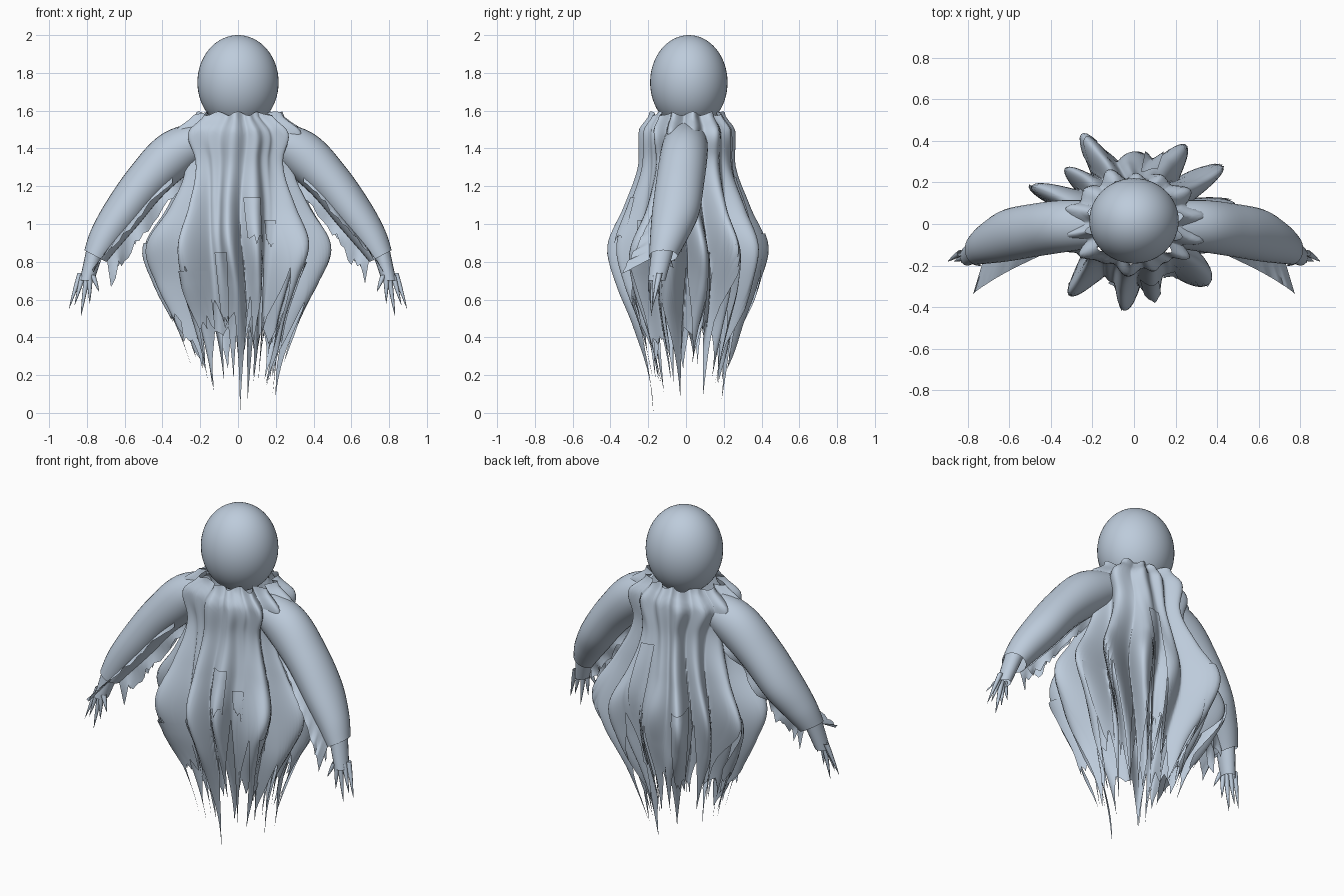
import bpy, bmesh, math, random
from mathutils import Vector

if "Cube" in bpy.data.objects:
    bpy.data.objects.remove(bpy.data.objects["Cube"])

random.seed(11)
cloth = bpy.data.materials.new("pale blue grey")
cloth.diffuse_color = (0.51, 0.60, 0.71, 1)
cloth.use_nodes = True
cloth.node_tree.nodes["Principled BSDF"].inputs["Base Color"].default_value = cloth.diffuse_color


def catmull(p, f):
    a, b, c, d = p
    return 0.5 * (2 * b + (c - a) * f + (2 * a - 5 * b + 4 * c - d) * f * f
                  + (3 * b - a - 3 * c + d) * f ** 3)


def lookup(tab, z):
    """Smooth curve through (height, value) pairs."""
    z = max(tab[0][0], min(tab[-1][0], z))
    n = len(tab) - 1
    k = next(i for i in range(n) if z <= tab[i + 1][0])
    f = (z - tab[k][0]) / (tab[k + 1][0] - tab[k][0])
    return catmull([tab[max(0, min(n, k + i))][1] for i in (-1, 0, 1, 2)], f)


def sheet(name, fn, us, vs, closed=False, angle=75):
    """Grid surface through fn(u, v)."""
    bm = bmesh.new()
    rows = [[bm.verts.new(fn(u, v)) for v in vs] for u in us]
    n = len(rows)
    for i in range(n if closed else n - 1):
        a, b = rows[i], rows[(i + 1) % n]
        for j in range(len(vs) - 1):
            bm.faces.new((a[j], a[j + 1], b[j + 1], b[j]))
    me = bpy.data.meshes.new(name)
    bm.to_mesh(me)
    bm.free()
    me.materials.append(cloth)
    ob = bpy.data.objects.new(name, me)
    bpy.context.collection.objects.link(ob)
    bpy.context.view_layer.objects.active = ob
    ob.select_set(True)
    bpy.ops.object.shade_smooth_by_angle(angle=math.radians(angle))
    ob.select_set(False)
    return ob


def steps(n, a=0.0, b=1.0):
    return [a + (b - a) * i / n for i in range(n + 1)]


# head
bpy.ops.mesh.primitive_uv_sphere_add(segments=48, ring_count=32, location=(0, 0.015, 1.75))
head = bpy.context.object
head.name = "head"
head.scale = (0.215, 0.205, 0.25)
head.data.materials.append(cloth)
bpy.ops.object.shade_smooth()

# robe: base radius, fold depth and widening by height, fold ridges by angle
BASE = [(0, .17), (.2, .19), (.45, .23), (.7, .28), (.9, .295), (1.1, .262), (1.3, .225), (1.5, .215), (1.58, .165)]
FOLD = [(0, .03), (.2, .05), (.45, .09), (.7, .155), (.88, .185), (1.08, .105), (1.3, .045), (1.5, .05), (1.58, .045)]
WIDE = [(.5, 1.0), (.9, 1.04), (1.2, 1.05), (1.35, 1.12), (1.47, 1.28), (1.58, 1.1)]
RIDGES = [(8, 1), (36, 1.05), (62, .8), (88, .3), (115, 1), (140, .6), (163, 1.1), (192, 1),
          (225, .85), (264, .68), (288, .45), (321, .9), (345, 1.05)]


def fold(deg):
    best = 0
    for a, g in RIDGES:
        d = abs((deg - a + 180) % 360 - 180)
        if d < 15:
            best = max(best, g * (0.5 + 0.5 * math.cos(math.pi * d / 15)))
    return best


def robe_point(deg, z, scale=1.0, off=0.0):
    a = math.radians(deg)
    d = deg + 4 * math.sin(z * 6 + 3 * a)
    r = lookup(BASE, z) + lookup(FOLD, z) * fold(d)
    r += 0.008 * math.sin(math.radians(d) * 17 + z * 4)
    r = r * scale + off
    return Vector((r * math.cos(a) * lookup(WIDE, z), r * math.sin(a) + 0.005, z))


def robe_layer(name, spikes, tips, notches, top, scale, forced=None):
    """Closed skirt whose lower edge ends in long torn points."""
    edges = [k + random.uniform(-.3, .3) for k in range(spikes)]
    edges.append(edges[0] + spikes)
    low = [random.uniform(*tips) for _ in range(spikes)]
    notch = [random.uniform(*notches) for _ in range(spikes)]
    lean = [random.uniform(.35, .65) for _ in range(spikes)]
    if forced is not None:
        low[int(spikes * 0.74)] = forced
    notch.append(notch[0])

    def point(u, v):
        k = min(int(u), spikes - 1)
        f = u - k
        deg = 360 * (edges[k] + (edges[k + 1] - edges[k]) * f) / spikes
        hem_notch = notch[k] if f < .5 else notch[k + 1]
        hem = low[k] + (hem_notch - low[k]) * abs(2 * f - 1) ** 0.85
        z_top = top + 0.01 * math.sin(math.radians(deg * 11))
        z = z_top + (hem - z_top) * v
        # the points drift sideways so the tears do not run straight
        drift = (lean[k] - .5) * 360 / spikes * max(0, .55 - z) * 2 * (1 - abs(2 * f - 1))
        return robe_point(deg + drift, z, scale)

    us = [k + i / 16 for k in range(spikes) for i in range(16)]
    return sheet(name, point, us, steps(48), closed=True)


robe_layer("outer_robe", 22, (0.06, 0.45), (0.5, 0.86), 1.585, 1.0, 0.0)
robe_layer("inner_robe", 20, (0.1, 0.42), (0.42, 0.62), 1.30, 0.86)

# torn cloth patches lying over the robe
PATCHES = [(284, 1.14, .90, 11), (303, 1.02, .88, 8), (255, .85, .48, 10), (325, .8, .38, 9), (75, 1.25, .55, 10),
           (120, .95, .45, 9), (20, .85, .45, 8), (200, .8, .4, 8), (165, .9, .5, 8), (232, .75, .48, 12)]
for n, (deg, zt, zb, w) in enumerate(PATCHES):
    jag = [random.uniform(-.04, .05) for _ in range(9)]
    sheet("patch_%d" % n,
          lambda u, v: robe_point(deg + (u - .5) * w * (1.5 - .4 * v),
                                  zt + (zb + jag[int(u * 8)] - zt) * v, 1.0, 0.012),
          steps(8), steps(14))

# arms: centre path (x, y, z), radius across and radius in y
ARM = [(.16, .0, 1.46, .09, .11), (.33, -.01, 1.375, .125, .125), (.48, -.03, 1.23, .115, .128),
       (.61, -.055, 1.06, .105, .125), (.70, -.09, .93, .088, .1), (.755, -.12, .83, .066, .075)]


def arm_at(t):
    n = len(ARM) - 1
    k = min(int(t * n), n - 1)
    p = [ARM[max(0, min(n, k + i))] for i in (-1, 0, 1, 2)]
    return [catmull(q, t * n - k) for q in zip(*p)]


def sleeve_point(s, t, a):
    x, y, z, r, ry = arm_at(t)
    e, g = arm_at(min(1, t + .02)), arm_at(max(0, t - .02))
    d = Vector((e[0] - g[0], 0, e[2] - g[2])).normalized()
    p = Vector((x, y, z)) + Vector((-d.z, 0, d.x)) * r * math.cos(a) + Vector((0, ry * math.sin(a), 0))
    return Vector((p.x * s, p.y, p.z))


def tube(name, a, b, radius, sides, ry=1.0):
    """Straight limb from a to b with radius(v)."""
    def point(u, v):
        r, ang = radius(v), u * math.tau
        return a.lerp(b, v) + Vector((r * math.cos(ang), r * ry * math.sin(ang), 0))
    sheet(name, point, [i / sides for i in range(sides)], steps(5), closed=True)


for s, side in ((-1, "left"), (1, "right")):
    sheet(side + "_sleeve", lambda u, v: sleeve_point(s, v, u * math.tau),
          [i / 32 for i in range(32)], steps(30), closed=True)

    # wide front edge of the open sleeve
    jag = [random.uniform(-.015, .015) for _ in range(25)]

    def front_flap(u, v):
        p = sleeve_point(s, .3 + .7 * u, math.pi * (1.25 + .1 * u))
        return p + Vector((.045 * s * v * u, -.15 * u ** 1.1 * v, (-.03 - .04 * u + jag[int(u * 24)]) * v))
    sheet(side + "_sleeve_flap", front_flap, steps(24), steps(5))

    # ragged strips hanging below the sleeve
    for n, (y, deep) in enumerate(((-.03, .11), (.03, .07))):
        teeth = [random.uniform(.3, 1.0) for _ in range(21)]

        def strip(u, v):
            p = sleeve_point(s, .2 + .78 * u, math.pi * .97)
            drop = (.03 + deep * u) * teeth[int(u * 20)]
            return p + Vector((-.02 * s * v, y + .02 * math.sin(u * 20) * v, -drop * v))
        sheet("%s_hanging_rag_%d" % (side, n), strip, steps(20), steps(4))

    # palm and fingers
    tube(side + "_palm", Vector((.75 * s, -.12, .88)), Vector((.80 * s, -.155, .70)),
         lambda v: .05 - .012 * v, 16, 1.2)
    for n, (x0, y0, z0, x1, y1, z1) in enumerate([
            (.77, -.18, .73, .735, -.20, .64), (.785, -.18, .72, .785, -.19, .58),
            (.80, -.17, .72, .832, -.185, .51), (.82, -.16, .73, .865, -.18, .57),
            (.835, -.14, .74, .895, -.18, .55)]):
        tube("%s_finger_%d" % (side, n), Vector((x0 * s, y0, z0)), Vector((x1 * s, y1, z1)),
             lambda v: .015 * (1 - v) * (1 + .6 * v) + .0005, 8)
